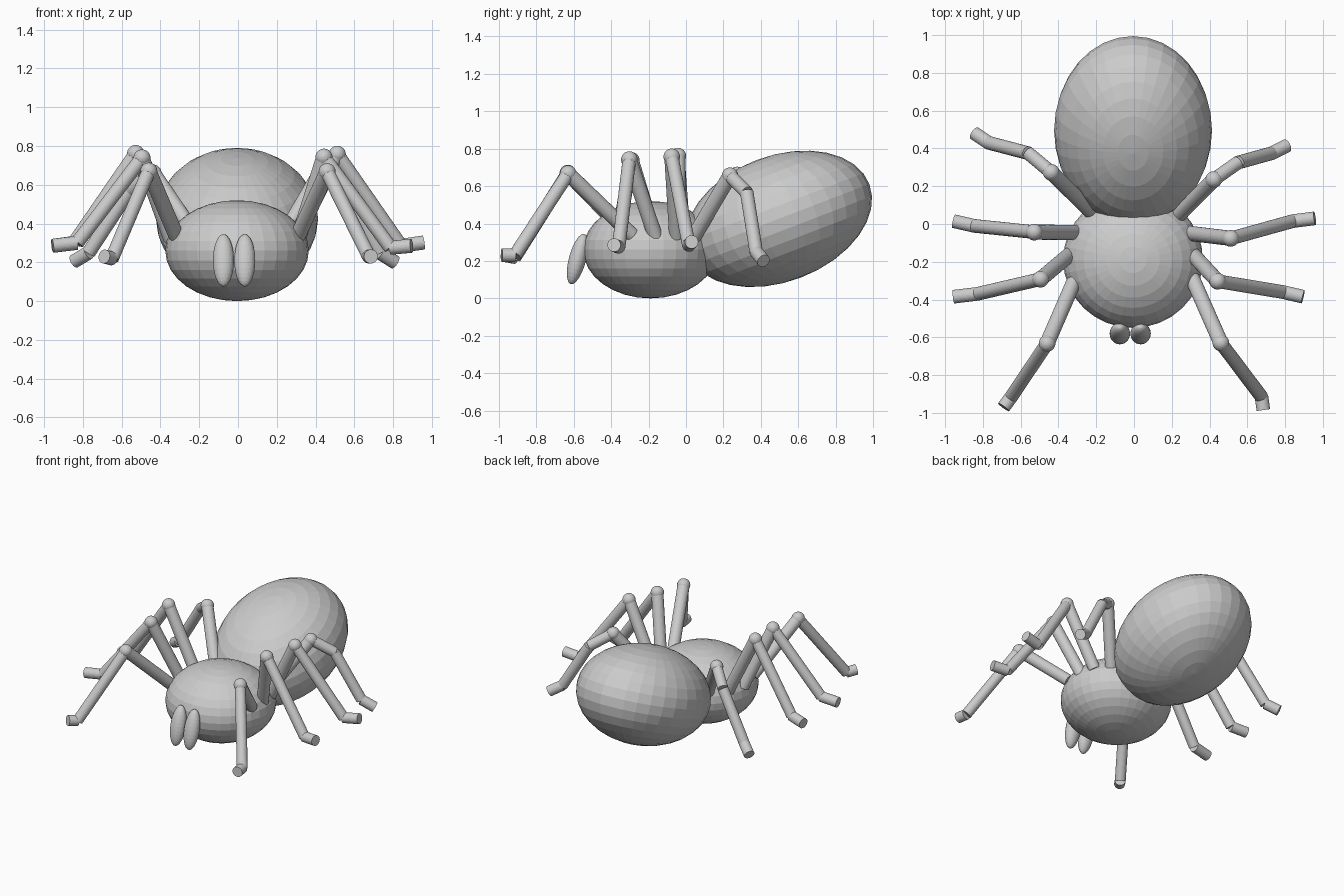
import bpy
from math import radians
from mathutils import Vector

if "Cube" in bpy.data.objects:
    bpy.data.objects.remove(bpy.data.objects["Cube"], do_unlink=True)

grey = bpy.data.materials.new("plain grey")
grey.use_nodes = True
colour = (0.6, 0.6, 0.6, 1)
grey.diffuse_color = colour
grey.node_tree.nodes["Principled BSDF"].inputs["Base Color"].default_value = colour


def finish(name):
    ob = bpy.context.object
    ob.name = name
    ob.data.materials.append(grey)
    return ob


def ellipsoid(name, centre, radii, tilt=0, segments=32, rings=16):
    bpy.ops.mesh.primitive_uv_sphere_add(segments=segments, ring_count=rings, radius=1,
                                         location=centre, rotation=(radians(tilt), 0, 0))
    ob = finish(name)
    ob.scale = radii
    return ob


def rod(name, start, end, radius):
    start, end = Vector(start), Vector(end)
    axis = end - start
    bpy.ops.mesh.primitive_cylinder_add(vertices=32, radius=radius, depth=axis.length,
                                        location=(start + end) / 2)
    ob = finish(name)
    ob.rotation_euler = axis.to_track_quat("Z", "Y").to_euler()
    return ob


# Body
ellipsoid("thorax", (-0.005, -0.19, 0.26), (0.37, 0.36, 0.26))
ellipsoid("abdomen", (-0.005, 0.495, 0.425), (0.418, 0.52, 0.336), 21)

# Fangs
for side, x in (("right", -0.075), ("left", 0.035)):
    ellipsoid(side + "_fang", (x, -0.58, 0.21), (0.054, 0.046, 0.139), -15)

# Leg joints from hip to toe; each leg has its own pose
legs = {
    "left_leg_1": [(.31, -.29, .34), (.46, -.63, .667), (.675, -.915, .23), (.685, -.985, .23)],
    "left_leg_2": [(.31, -.16, .32), (.443, -.303, .742), (.787, -.36, .275), (.895, -.385, .285)],
    "left_leg_3": [(.297, -.05, .33), (.512, -.076, .757), (.84, .015, .285), (.957, .03, .302)],
    "left_leg_4": [(.232, .042, .33), (.422, .235, .656), (.55, .325, .565),
                   (.73, .375, .25), (.81, .415, .2)],
    "right_leg_1": [(-.32, -.31, .34), (-.46, -.632, .67), (-.65, -.915, .22), (-.69, -.97, .23)],
    "right_leg_2": [(-.345, -.165, .32), (-.495, -.292, .738), (-.83, -.37, .3), (-.955, -.385, .285)],
    "right_leg_3": [(-.31, -.045, .33), (-.528, -.043, .761), (-.845, -.01, .3), (-.955, .015, .285)],
    "right_leg_4": [(-.216, .055, .33), (-.438, .273, .66), (-.56, .375, .57),
                    (-.77, .43, .25), (-.845, .48, .205)],
}
for name, joints in legs.items():
    last = len(joints) - 2
    for i, (a, b) in enumerate(zip(joints, joints[1:])):
        part = "thigh" if i == 0 else "foot" if i == last else "shin_%d" % i
        rod(name + "_" + part, a, b, 0.04 if i == 0 else 0.036)
    ellipsoid(name + "_knee", joints[1], (0.044,) * 3)
